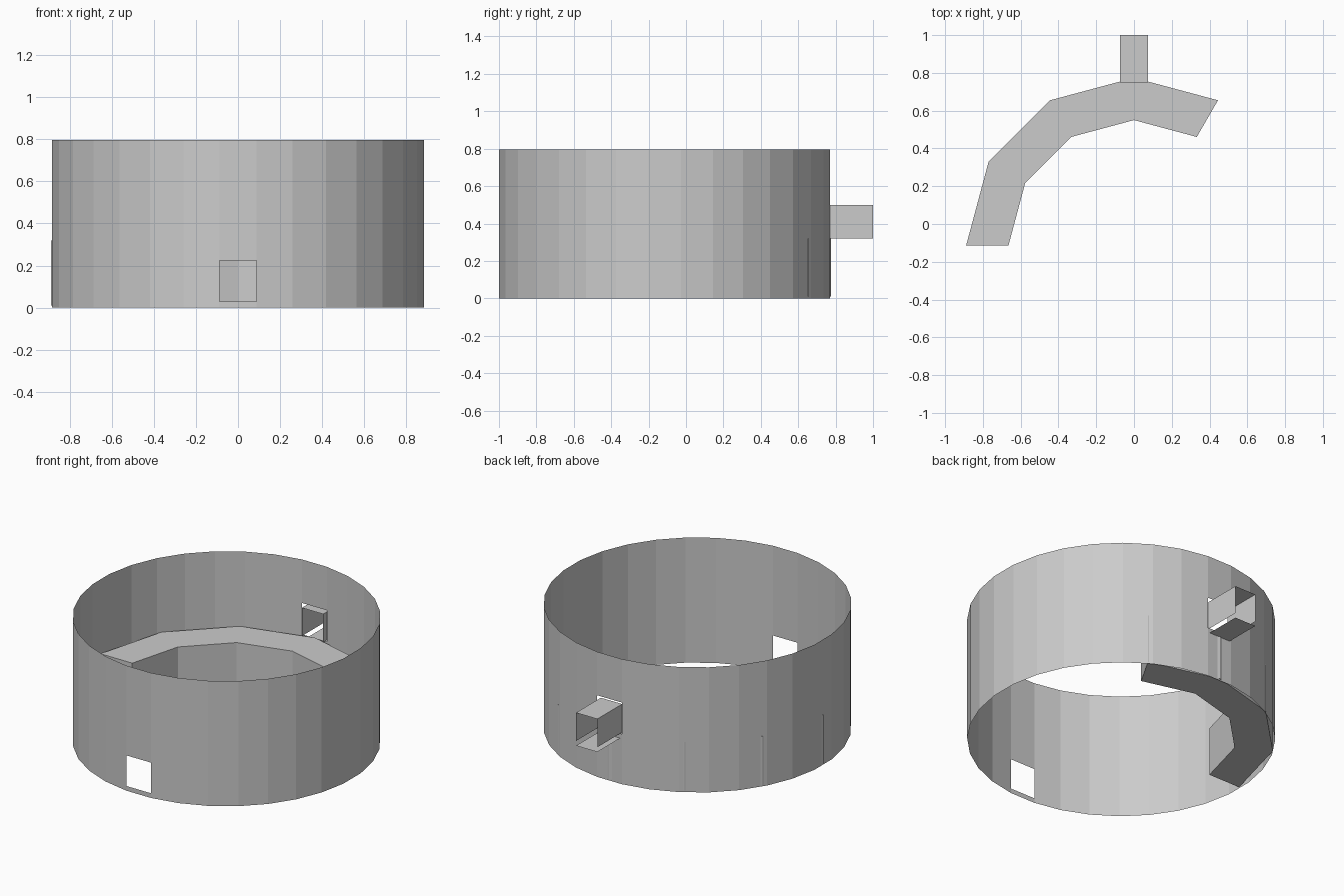
import bpy, bmesh, math

if "Cube" in bpy.data.objects:
    bpy.data.objects.remove(bpy.data.objects["Cube"])

CY = -0.115          # ring centre in y
R = 0.889            # ring corner radius
SIDES = 32

grey = bpy.data.materials.new("plain grey")
grey.diffuse_color = (0.6, 0.6, 0.6, 1)
grey.use_nodes = True
grey.node_tree.nodes["Principled BSDF"].inputs["Base Color"].default_value = grey.diffuse_color


def make_object(name, quads):
    """Build a flat-shaded object from a list of corner lists."""
    bm = bmesh.new()
    for q in quads:
        bm.faces.new([bm.verts.new(p) for p in q])
    bmesh.ops.remove_doubles(bm, verts=bm.verts, dist=0.0005)
    bmesh.ops.recalc_face_normals(bm, faces=bm.faces)
    mesh = bpy.data.meshes.new(name)
    bm.to_mesh(mesh)
    bm.free()
    mesh.materials.append(grey)
    obj = bpy.data.objects.new(name, mesh)
    bpy.context.collection.objects.link(obj)
    return obj


def polar(radius, degrees, z):
    a = math.radians(degrees)
    return (radius * math.cos(a), CY + radius * math.sin(a), z)


# thin ring wall, with one facet opened at the front and one at the back
holes = {24: (0.03, 0.225), 8: (0.32, 0.52)}
step = 360 / SIDES
levels = [0, 0.03, 0.225, 0.32, 0.52, 0.797]
wall = []
for i in range(SIDES):
    a0, a1 = (i - 0.5) * step, (i + 0.5) * step
    for z0, z1 in zip(levels, levels[1:]):
        if holes.get(i) != (z0, z1):
            wall.append([polar(R, a0, z0), polar(R, a1, z0),
                         polar(R, a1, z1), polar(R, a0, z1)])
ring = make_object("ring_wall", wall)
# merge the coplanar strips so each facet is clean
bm = bmesh.new()
bm.from_mesh(ring.data)
bmesh.ops.dissolve_limit(bm, angle_limit=0.02, verts=bm.verts, edges=bm.edges)
bm.to_mesh(ring.data)
bm.free()

# curved inner bench: four straight segments along the inside of the wall
RI, Z0, Z1 = 0.665, 0.01, 0.32
bench = []
for a in range(60, 180, 30):
    b = a + 30
    bench += [
        [polar(RI, a, Z1), polar(R, a, Z1), polar(R, b, Z1), polar(RI, b, Z1)],
        [polar(RI, a, Z0), polar(R, a, Z0), polar(R, b, Z0), polar(RI, b, Z0)],
        [polar(RI, a, Z0), polar(RI, b, Z0), polar(RI, b, Z1), polar(RI, a, Z1)],
        [polar(R, a, Z0), polar(R, b, Z0), polar(R, b, Z1), polar(R, a, Z1)],
    ]
for a in (60, 180):
    bench.append([polar(RI, a, Z0), polar(R, a, Z0), polar(R, a, Z1), polar(RI, a, Z1)])
make_object("inner_bench", bench)

# open-ended spout at the back: roof and two sides
W, Y0, Y1, B, T = 0.075, 0.75, 1.0, 0.32, 0.5
spout = [[(-W, Y0, T), (W, Y0, T), (W, Y1, T), (-W, Y1, T)]]
for x in (-W, W):
    spout.append([(x, Y0, B), (x, Y1, B), (x, Y1, T), (x, Y0, T)])
make_object("spout_hood", spout)

# separate floor plate just below the spout
F = 0.29
make_object("spout_floor", [[(-W, Y0, F), (W, Y0, F), (W, Y1, F), (-W, Y1, F)]])
